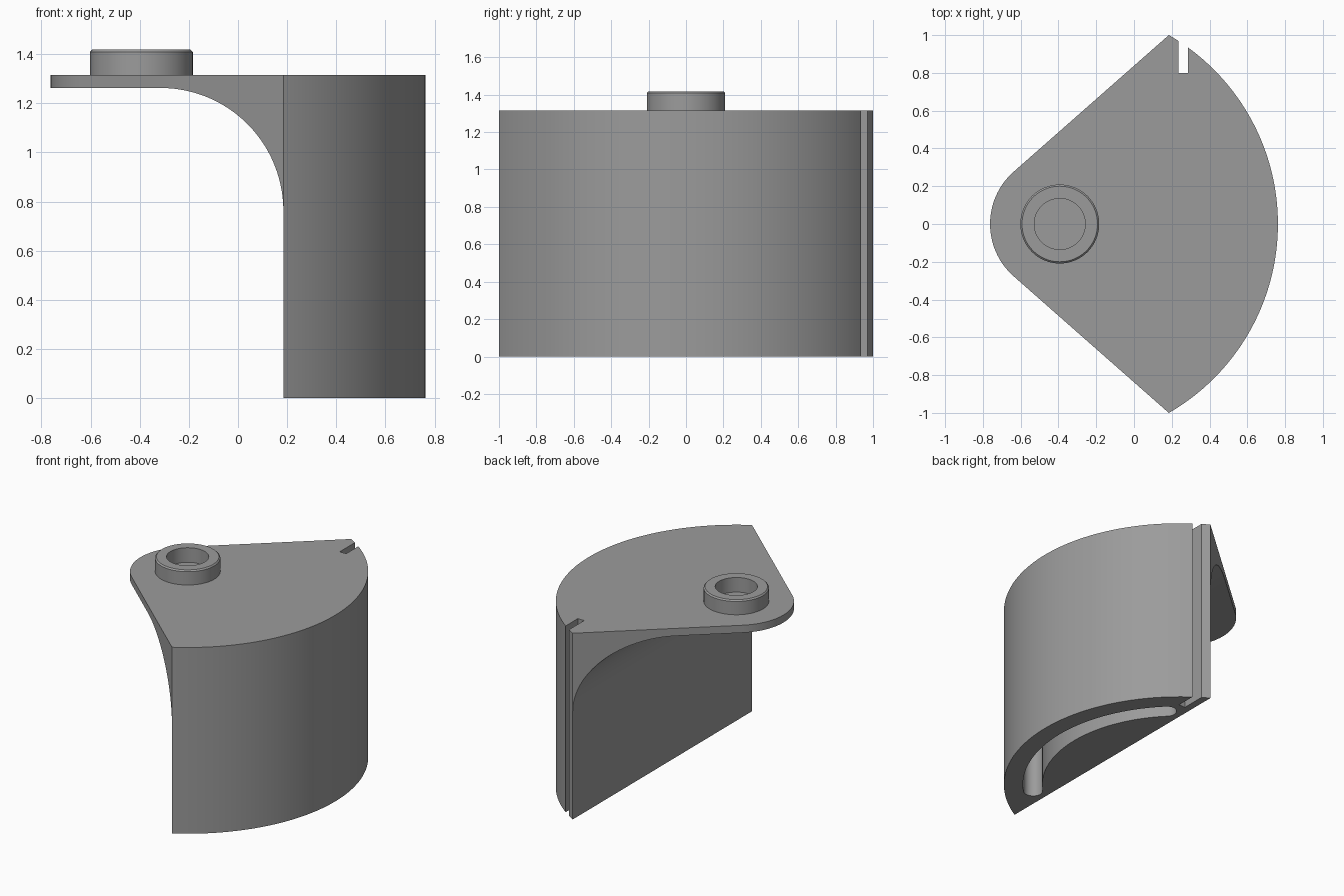
import bpy, bmesh, math

if "Cube" in bpy.data.objects:
    bpy.data.objects.remove(bpy.data.objects["Cube"])

CX = -0.393               # shared centre of the arcs and the boss
R_BIG, R_SMALL = 1.155, 0.369
TOP = 1.315               # top of the plate

grey = bpy.data.materials.new("plain grey")
grey.diffuse_color = (0.33, 0.33, 0.33, 1)
grey.use_nodes = True
grey.node_tree.nodes["Principled BSDF"].inputs["Base Color"].default_value = grey.diffuse_color


def arc(cx, cy, r, a0, a1, n):
    """Points on an arc, angles in degrees."""
    out = []
    for i in range(n + 1):
        a = math.radians(a0 + (a1 - a0) * i / n)
        out.append((cx + r * math.cos(a), cy + r * math.sin(a)))
    return out


def make_object(name, bm):
    bmesh.ops.recalc_face_normals(bm, faces=bm.faces)
    mesh = bpy.data.meshes.new(name)
    bm.to_mesh(mesh)
    bm.free()
    mesh.materials.append(grey)
    ob = bpy.data.objects.new(name, mesh)
    bpy.context.collection.objects.link(ob)
    return ob


def prism(name, points, lo, hi, along_y=False):
    """Extrude a 2D outline along z, or an xz profile along y."""
    bm = bmesh.new()
    place = (lambda p: (p[0], lo, p[1])) if along_y else (lambda p: (p[0], p[1], lo))
    face = bm.faces.new([bm.verts.new(place(p)) for p in points])
    ext = bmesh.ops.extrude_face_region(bm, geom=[face])["geom"]
    move = (0, hi - lo, 0) if along_y else (0, 0, hi - lo)
    bmesh.ops.translate(bm, vec=move, verts=[v for v in ext if isinstance(v, bmesh.types.BMVert)])
    return make_object(name, bm)


def activate(ob):
    bpy.ops.object.select_all(action='DESELECT')
    ob.select_set(True)
    bpy.context.view_layer.objects.active = ob


def cut(target, cutter):
    activate(target)
    mod = target.modifiers.new("cut", 'BOOLEAN')
    mod.operation, mod.solver, mod.object = 'DIFFERENCE', 'EXACT', cutter
    bpy.ops.object.modifier_apply(modifier=mod.name)
    bpy.data.objects.remove(cutter)


# Body: wide front arc, tangent sides, small rounded tip
tangent = 60 + math.degrees(math.acos(R_SMALL / R_BIG))
outline = arc(CX, 0, R_BIG, -60, 60, 64) + arc(CX, 0, R_SMALL, tangent, 360 - tangent, 40)
body = prism("body", outline, 0, TOP)

# Space under the overhanging plate, with a large fillet
wall = CX + R_BIG * 0.5
under = arc(wall - 0.5, 0.762, 0.5, 0, 90, 40) + [(-1, 1.262), (-1, -0.1), (wall, -0.1)]
cut(body, prism("underside_cutter", under, -1.2, 1.2, along_y=True))

# Vertical slot near the back corner
slot = [(0.235, 0.8), (0.285, 0.8), (0.285, 1.2), (0.235, 1.2)]
cut(body, prism("slot_cutter", slot, -0.1, 1.5))

# Curved round-ended groove in the bottom
R_MID, W, A = 0.967, 0.063, 45
ex, ey = R_MID * math.cos(math.radians(A)), R_MID * math.sin(math.radians(A))
groove = (arc(CX, 0, R_MID + W, -A, A, 48)
          + arc(CX + ex, ey, W, A, A + 180, 12)[1:-1]
          + arc(CX, 0, R_MID - W, A, -A, 48)
          + arc(CX + ex, -ey, W, 180 - A, 360 - A, 12)[1:-1])
cut(body, prism("groove_cutter", groove, -0.1, 1.2))

# Boss: chamfered ring standing on the plate, open onto the plate top
bm = bmesh.new()
profile = [(0.135, 1.305), (0.135, 1.418), (0.2, 1.418), (0.209, 1.409), (0.209, 1.305)]
verts = [bm.verts.new((CX + r, 0, z)) for r, z in profile]
edges = [bm.edges.new((verts[i], verts[(i + 1) % 5])) for i in range(5)]
bmesh.ops.spin(bm, geom=verts + edges, cent=(CX, 0, 0), axis=(0, 0, 1),
               angle=math.tau, steps=64, use_merge=True)
bmesh.ops.remove_doubles(bm, verts=bm.verts, dist=1e-5)
boss = make_object("boss", bm)

for ob in (body, boss):
    activate(ob)
    bpy.ops.object.shade_smooth_by_angle(angle=math.radians(25))
